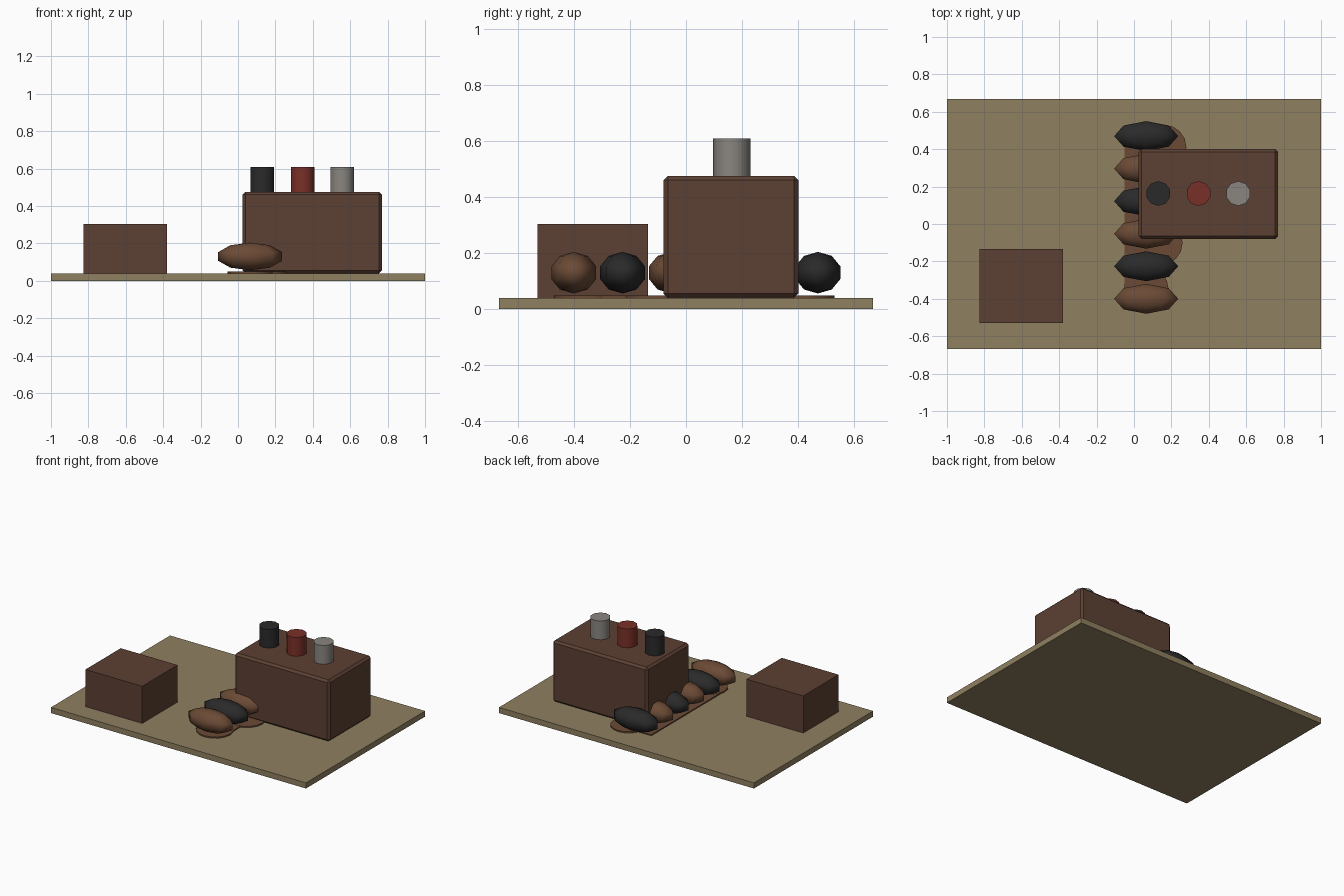
import bpy
import math

cube = bpy.data.objects.get("Cube")
if cube:
    bpy.data.objects.remove(cube, do_unlink=True)


def material(name, hex_code):
    rgb = [int(hex_code[i:i + 2], 16) / 255 for i in (0, 2, 4)]
    linear = [c / 12.92 if c <= 0.04045 else ((c + 0.055) / 1.055) ** 2.4 for c in rgb]
    m = bpy.data.materials.new(name)
    m.use_nodes = True
    m.diffuse_color = (*linear, 1)
    m.node_tree.nodes["Principled BSDF"].inputs["Base Color"].default_value = (*linear, 1)
    return m


sand = material("sand", "8f8060")
wood = material("dark_wood", "5c4033")
burlap = material("burlap", "6b4a35")
black = material("black", "2a2a2a")
red = material("red", "7a3028")
grey = material("grey", "8a8680")


def finish(name, mat, smooth=None):
    obj = bpy.context.object
    obj.name = name
    obj.data.materials.append(mat)
    if smooth:
        bpy.ops.object.shade_smooth_by_angle(angle=math.radians(smooth))
    return obj


def box(name, low, high, mat):
    centre = [(a + b) / 2 for a, b in zip(low, high)]
    bpy.ops.mesh.primitive_cube_add(size=1, location=centre)
    bpy.context.object.scale = [b - a for a, b in zip(low, high)]
    bpy.ops.object.transform_apply(location=False, rotation=False, scale=True)
    return finish(name, mat)


def cylinder(name, sides, radius, x, y, bottom, top, mat):
    bpy.ops.mesh.primitive_cylinder_add(vertices=sides, radius=radius, depth=top - bottom,
                                        location=(x, y, (bottom + top) / 2))
    return finish(name, mat, 50)


# Ground slab and low crate
box("ground_slab", (-1, -0.667, 0), (1, 0.667, 0.04), sand)
box("low_crate", (-0.825, -0.53, 0.04), (-0.38, -0.135, 0.303), wood)

# Counter block with softened edges
counter = box("counter_block", (0.025, -0.08, 0.04), (0.77, 0.4, 0.475), wood)
bevel = counter.modifiers.new("edge_bevel", "BEVEL")
bevel.width = 0.015
bevel.segments = 1

# Row of canisters on the counter
for name, x, mat in (("black", 0.13, black), ("red", 0.345, red), ("grey", 0.557, grey)):
    cylinder(name + "_canister", 10, 0.066, x, 0.163, 0.475, 0.608, mat)

# Row of sacks in alternating colours
for i in range(6):
    bpy.ops.mesh.primitive_uv_sphere_add(segments=8, ring_count=5, radius=1,
                                         location=(0.065, -0.4 + i * 0.174, 0.13))
    bpy.context.object.scale = (0.18, 0.084, 0.074)
    bpy.ops.object.transform_apply(location=False, rotation=False, scale=True)
    finish(f"sack_{i + 1}", black if i % 2 else burlap, 60)

# Thin spilled earth beneath the sacks
box("spill_strip", (-0.05, -0.4, 0.04), (0.17, 0.46, 0.048), burlap)
for i, (x, y) in enumerate(((0.065, -0.35), (0.14, -0.1), (0.16, 0.41))):
    cylinder(f"spill_patch_{i + 1}", 16, 0.12, x, y, 0.04, 0.049, burlap)
